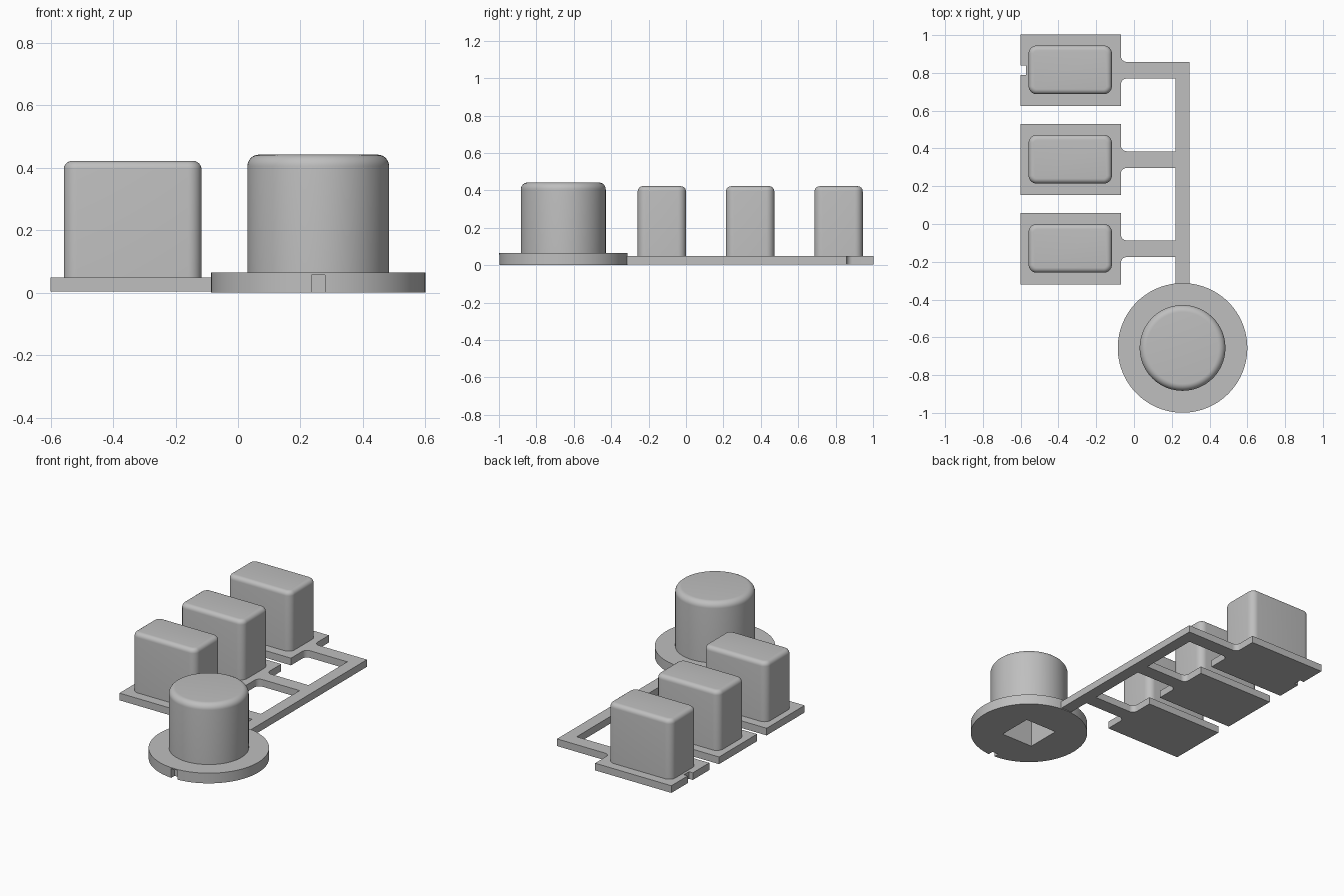
import bpy
import bmesh
from math import cos, sin, pi, radians
from mathutils import Vector

cube = bpy.data.objects.get("Cube")
if cube:
    bpy.data.objects.remove(cube, do_unlink=True)

grey = bpy.data.materials.new("plain grey")
grey.use_nodes = True
grey.diffuse_color = (0.52, 0.52, 0.52, 1)
grey.node_tree.nodes["Principled BSDF"].inputs["Base Color"].default_value = grey.diffuse_color


def make_object(name, bm):
    """Turn a bmesh into a shaded, coloured object."""
    bmesh.ops.recalc_face_normals(bm, faces=bm.faces)
    mesh = bpy.data.meshes.new(name)
    bm.to_mesh(mesh)
    bm.free()
    mesh.materials.append(grey)
    ob = bpy.data.objects.new(name, mesh)
    bpy.context.collection.objects.link(ob)
    return ob


def select_only(ob):
    bpy.ops.object.select_all(action='DESELECT')
    ob.select_set(True)
    bpy.context.view_layer.objects.active = ob


def smooth(ob):
    select_only(ob)
    bpy.ops.object.shade_smooth_by_angle(angle=radians(35))


def box(low, high):
    bm = bmesh.new()
    bmesh.ops.create_cube(bm, size=1)
    low, high = Vector(low), Vector(high)
    for v in bm.verts:
        v.co = (low + high) / 2 + v.co * (high - low)
    return bm


def arc(cx, cy, r, start, end, steps=8):
    angles = [radians(start + (end - start) * i / steps) for i in range(steps + 1)]
    return [(cx + r * cos(a), cy + r * sin(a)) for a in angles]


def cut(ob, low, high):
    cutter = make_object("cutter", box(low, high))
    cutter.hide_render = True
    mod = ob.modifiers.new("cut", 'BOOLEAN')
    mod.operation, mod.solver, mod.object = 'DIFFERENCE', 'EXACT', cutter
    select_only(ob)
    bpy.ops.object.modifier_apply(modifier=mod.name)
    bpy.data.objects.remove(cutter, do_unlink=True)


# Flat connecting frame: rail, three arms and three plates in one outline
LEFT, RIGHT, RAIL_IN, RAIL_OUT = -0.60, -0.07, 0.22, 0.295
BOTTOM, TOP = 0.004, 0.049
FILLET = 0.032
plate_centres = [0.814, 0.341, -0.131]
outline = [(RAIL_IN, -0.33), (RAIL_OUT, -0.33)]
for i, y in enumerate(plate_centres):
    arm_low, arm_high = y - 0.044, y + 0.044
    low, high = y - 0.188, y + 0.188
    outline.append((RAIL_OUT if i == 0 else RAIL_IN, arm_high))
    outline += arc(RIGHT + FILLET, arm_high + FILLET, FILLET, 270, 180)
    outline += [(RIGHT, high), (LEFT, high)]
    if i == 0:  # small notch in the outer edge of the back plate
        outline += [(LEFT, y + 0.025), (LEFT + 0.027, y + 0.025),
                    (LEFT + 0.027, y - 0.025), (LEFT, y - 0.025)]
    outline += [(LEFT, low), (RIGHT, low)]
    outline += arc(RIGHT + FILLET, arm_low - FILLET, FILLET, 180, 90)
    outline.append((RAIL_IN, arm_low))

bm = bmesh.new()
base = bm.faces.new([bm.verts.new((x, y, BOTTOM)) for x, y in outline])
raised = bmesh.ops.extrude_face_region(bm, geom=[base], use_keep_orig=True)
bmesh.ops.translate(bm, vec=(0, 0, TOP - BOTTOM),
                    verts=[g for g in raised["geom"] if isinstance(g, bmesh.types.BMVert)])
smooth(make_object("connecting_frame", bm))

# Rounded rectangular keys standing on the plates
for name, y in zip(("back_key", "middle_key", "front_key"), plate_centres):
    bm = box((-0.558, y - 0.127, TOP - 0.01), (-0.117, y + 0.131, 0.422))
    upright = [e for e in bm.edges if abs(e.verts[0].co.z - e.verts[1].co.z) > 0.1]
    bmesh.ops.bevel(bm, geom=upright, offset=0.043, segments=8, profile=0.5, affect='EDGES')
    rim = [e for e in bm.edges if all(v.co.z > 0.42 for v in e.verts)]
    bmesh.ops.bevel(bm, geom=rim, offset=0.027, segments=6, profile=0.5, affect='EDGES')
    smooth(make_object(name, bm))

# Round knob with a wide flange, turned from a profile
KX, KY = 0.257, -0.656
profile = [(0, 0), (0.343, 0), (0.343, 0.064), (0.227, 0.064)]
profile += arc(0.227 - 0.037, 0.442 - 0.037, 0.037, 0, 90) + [(0, 0.442)]
bm = bmesh.new()
verts = [bm.verts.new((KX + r, KY, z)) for r, z in profile]
edges = [bm.edges.new(pair) for pair in zip(verts, verts[1:])]
bmesh.ops.spin(bm, geom=verts + edges, cent=(KX, KY, 0), axis=(0, 0, 1),
               angle=2 * pi, steps=96)
bmesh.ops.remove_doubles(bm, verts=bm.verts, dist=0.0001)
knob = make_object("round_knob", bm)

# Square shaft socket underneath and a small slot in the front rim
cut(knob, (KX - 0.11, KY - 0.11, -0.1), (KX + 0.11, KY + 0.11, 0.32))
cut(knob, (KX - 0.022, -1.1, -0.1), (KX + 0.022, -0.965, 0.057))
smooth(knob)
